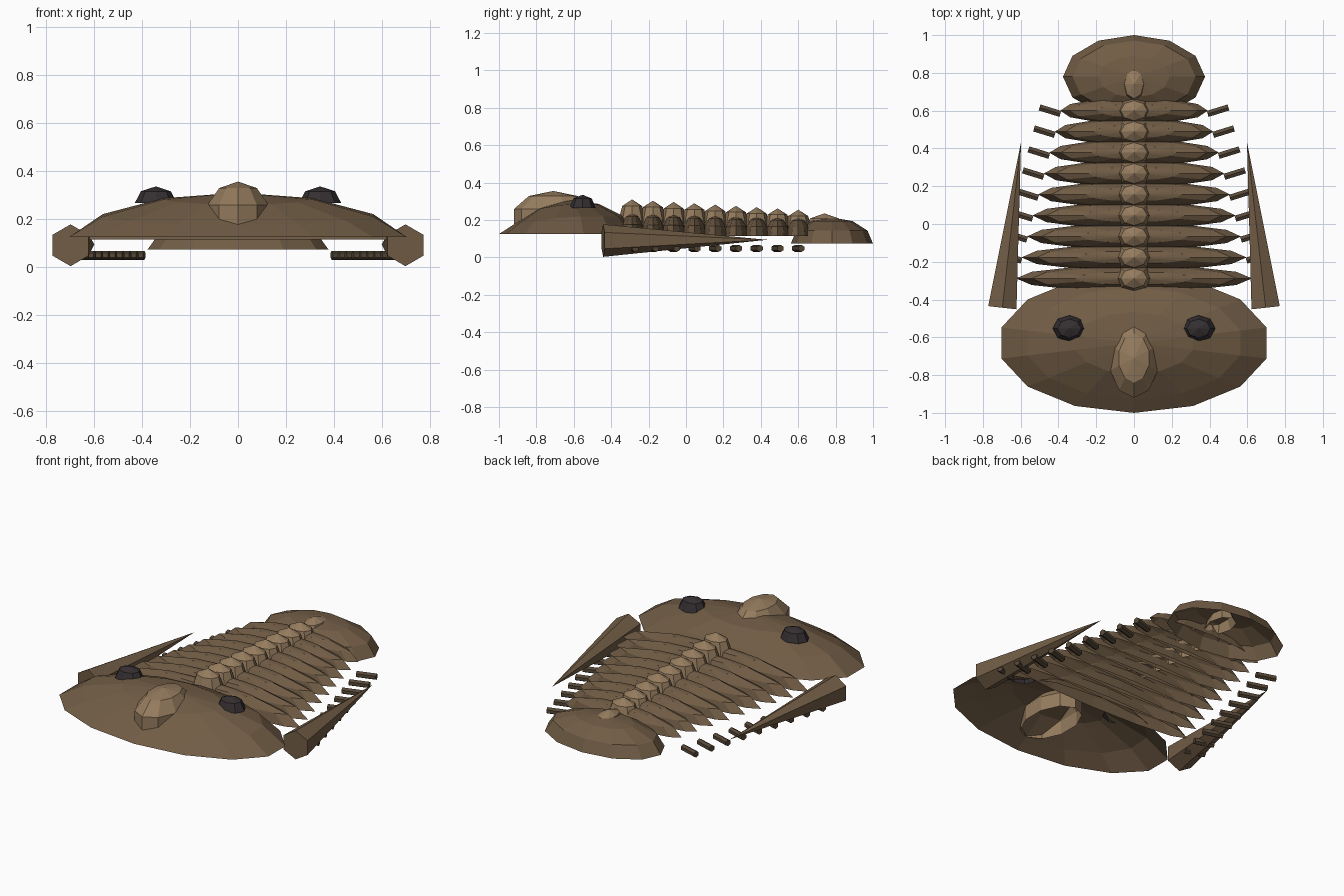
import bpy, bmesh, math
from mathutils import Vector, Matrix

if "Cube" in bpy.data.objects:
    bpy.data.objects.remove(bpy.data.objects["Cube"])


def material(name, rgb):
    m = bpy.data.materials.new(name)
    m.diffuse_color = (*rgb, 1)
    m.use_nodes = True
    m.node_tree.nodes["Principled BSDF"].inputs["Base Color"].default_value = m.diffuse_color
    return m


SHELL = material("shell brown", (0.165, 0.108, 0.060))
AXIS = material("pale tan", (0.30, 0.20, 0.112))
EYE = material("eye black", (0.035, 0.028, 0.031))
LEG = material("leg brown", (0.095, 0.066, 0.040))


def finish(bm, name, mat):
    me = bpy.data.meshes.new(name)
    bm.to_mesh(me)
    bm.free()
    me.materials.append(mat)
    ob = bpy.data.objects.new(name, me)
    bpy.context.collection.objects.link(ob)
    return ob


def dome(name, mat, sides, centre, radii, keep=-0.01):
    """Faceted ellipsoid shell, open below the unit height 'keep'."""
    bm = bmesh.new()
    bmesh.ops.create_uvsphere(bm, u_segments=sides, v_segments=sides // 2, radius=1)
    bmesh.ops.delete(bm, geom=[v for v in bm.verts if v.co.z < keep], context='VERTS')
    for v in bm.verts:
        v.co = Vector([c + r * p for c, r, p in zip(centre, radii, v.co)])
    return finish(bm, name, mat)


def rod(name, mat, a, b, r1, r2):
    """Six-sided rod or spike from a to b with a corner pointing up."""
    a, b = Vector(a), Vector(b)
    d = b - a
    bm = bmesh.new()
    m = Matrix.Translation((a + b) / 2) @ d.to_track_quat('Z', 'Y').to_matrix().to_4x4()
    bmesh.ops.create_cone(bm, cap_ends=True, segments=6, radius1=r1, radius2=r2,
                          depth=d.length, matrix=m)
    bmesh.ops.remove_doubles(bm, verts=bm.verts, dist=1e-5)
    bmesh.ops.recalc_face_normals(bm, faces=bm.faces)
    return finish(bm, name, mat)


# Head shield, its brow sloping down towards the front
head = dome("head_shield", SHELL, 14, (0, -0.63, 0.072), (0.7385, 0.3795, 0.237))
for v in head.data.vertices:
    if v.co.z > 0.15 and v.co.y < -0.63:
        v.co.z += 0.16 * (v.co.y + 0.63)

# Raised centre of the head
dome("head_bulge", AXIS, 10, (0, -0.71, 0.215), (0.14, 0.221, 0.14), keep=-0.4)

# Body segments with a centre knob and a pair of legs each
for i in range(9):
    t = i / 8
    y = -0.288 + 0.111 * i
    half = 0.625 - 0.235 * t
    dome(f"body_segment_{i + 1}", SHELL, 12, (0, y, 0.115),
         (half, 0.07, 0.12 - 0.025 * t))
    dome(f"centre_knob_{i + 1}", AXIS, 8, (0, y, 0.19 - 0.05 * t),
         (0.1, 0.075, 0.12 - 0.005 * t))
    for s, side in ((-1, "left"), (1, "right")):
        rod(f"leg_{side}_{i + 1}", LEG, (s * half, y - 0.017, 0.048),
            (s * (half + 0.11), y + 0.017, 0.048), 0.019, 0.019)

# Tail shield and its raised centre
dome("tail_shield", SHELL, 12, (0, 0.78, 0.073), (0.376, 0.22, 0.14))
dome("tail_bulge", AXIS, 8, (0, 0.74, 0.145), (0.072, 0.108, 0.09))

# Eyes and cheek spines
for s, side in ((-1, "left"), (1, "right")):
    dome(f"eye_{side}", EYE, 8, (s * 0.342, -0.553, 0.265), (0.088, 0.07, 0.07))
    rod(f"cheek_spine_{side}", SHELL, (s * 0.697, -0.443, 0.09),
        (s * 0.598, 0.435, 0.094), 0.087, 0.0)
